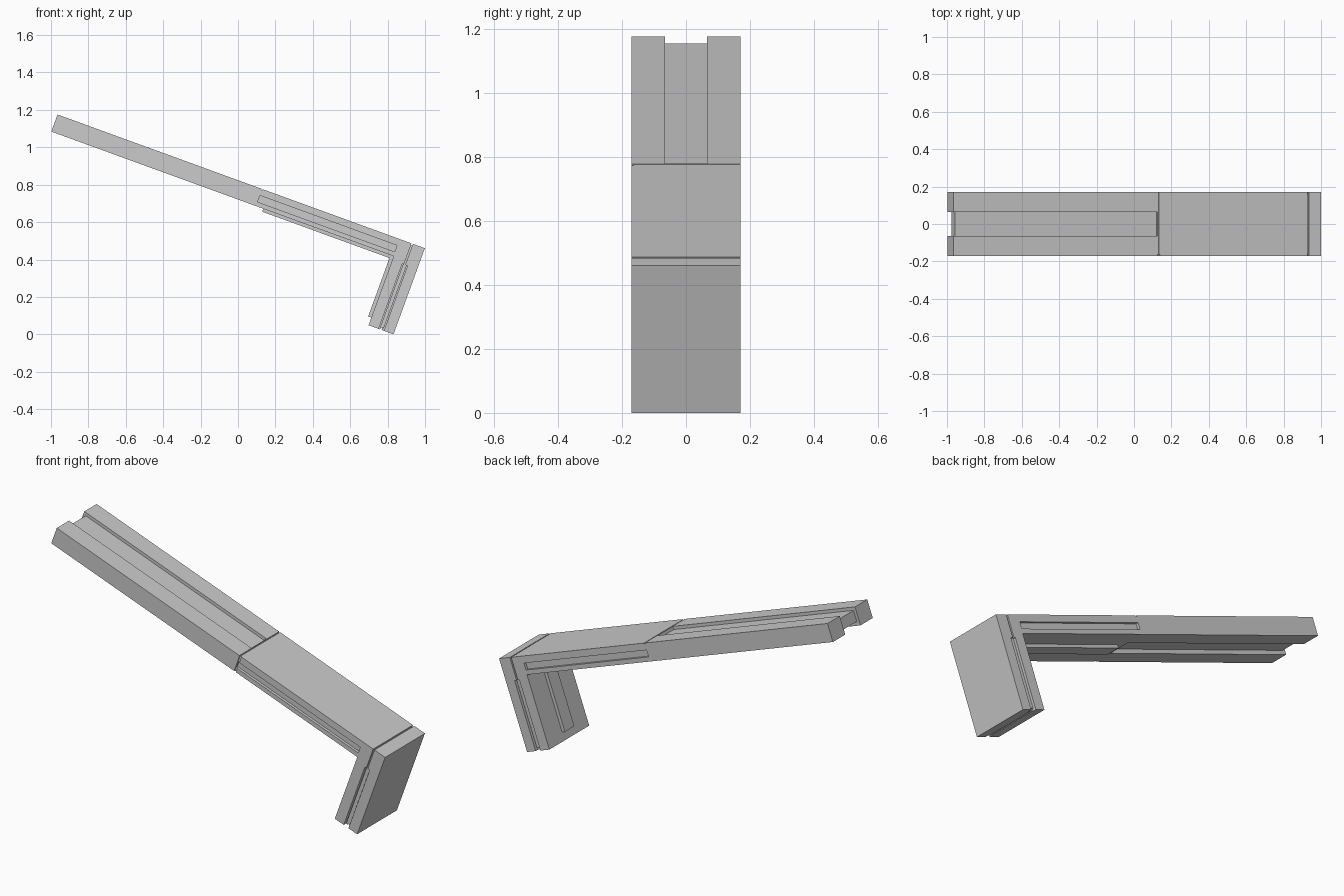
import bpy
from math import radians, sin, cos

if "Cube" in bpy.data.objects:
    bpy.data.objects.remove(bpy.data.objects["Cube"])

# Tilted frame: s runs back along the arm, d runs down the leg
C, S = cos(radians(20)), sin(radians(20))
OX, OZ = 0.999, 0.4605
W = 0.17  # half width


def box(name, s, d, y=(-W, W)):
    verts = [(OX - C * a - S * b, w, OZ + S * a - C * b)
             for a in s for b in d for w in y]
    faces = [(0, 1, 3, 2), (4, 6, 7, 5), (0, 4, 5, 1),
             (2, 3, 7, 6), (0, 2, 6, 4), (1, 5, 7, 3)]
    me = bpy.data.meshes.new(name)
    me.from_pydata(verts, [], faces)
    ob = bpy.data.objects.new(name, me)
    bpy.context.collection.objects.link(ob)
    # consistent outward normals
    bpy.context.view_layer.objects.active = ob
    ob.select_set(True)
    bpy.ops.object.mode_set(mode='EDIT')
    bpy.ops.mesh.select_all(action='SELECT')
    bpy.ops.mesh.normals_make_consistent(inside=False)
    bpy.ops.object.mode_set(mode='OBJECT')
    ob.select_set(False)
    return ob


def cut(ob, s, d, y=(-W - .1, W + .1)):
    tool = box("cutter", s, d, y)
    tool.hide_render = True
    m = ob.modifiers.new("cut", 'BOOLEAN')
    m.operation, m.solver, m.object = 'DIFFERENCE', 'EXACT', tool
    bpy.context.view_layer.objects.active = ob
    bpy.ops.object.modifier_apply(modifier=m.name)
    bpy.data.objects.remove(tool)


def cut_sides(ob, s, d, depth):
    for y in ((-W - .1, -W + depth), (W - depth, W + .1)):
        cut(ob, s, d, y)


# Rear arm: two rails joined by a recessed web
for side in (-1, 1):
    box("rear_rail", (.93, 2.09), (0, .097), tuple(sorted((side * .065, side * W))))
box("rear_web", (.93, 2.075), (.017, .075), (-.065, .065))

# Front arm with side slots and a thin joint seam
arm = box("front_arm", (.076, .93), (0, .097))
cut_sides(arm, (.145, .925), (.037, .073), .015)
cut(arm, (.922, .928), (-.1, .006))
cut(arm, (.915, .926), (-.1, .2), (-W - .1, -W + .006))
box("arm_ridge", (.14, .884), (.09, .114), (-.04, .04))

# Leg: outer plate and inner block separated by a seam and side grooves
outer = box("leg_outer_plate", (0, .068), (0, .49))
cut_sides(outer, (.055, .1), (.12, .6), .02)
inner = box("leg_inner_block", (.076, .142), (.09, .49))
cut_sides(inner, (.05, .085), (.12, .6), .02)
box("leg_core", (.06, .08), (.01, .478), (-W + .01, W - .01))
box("leg_ridge", (.135, .16), (.09, .446), (-.04, .04))
